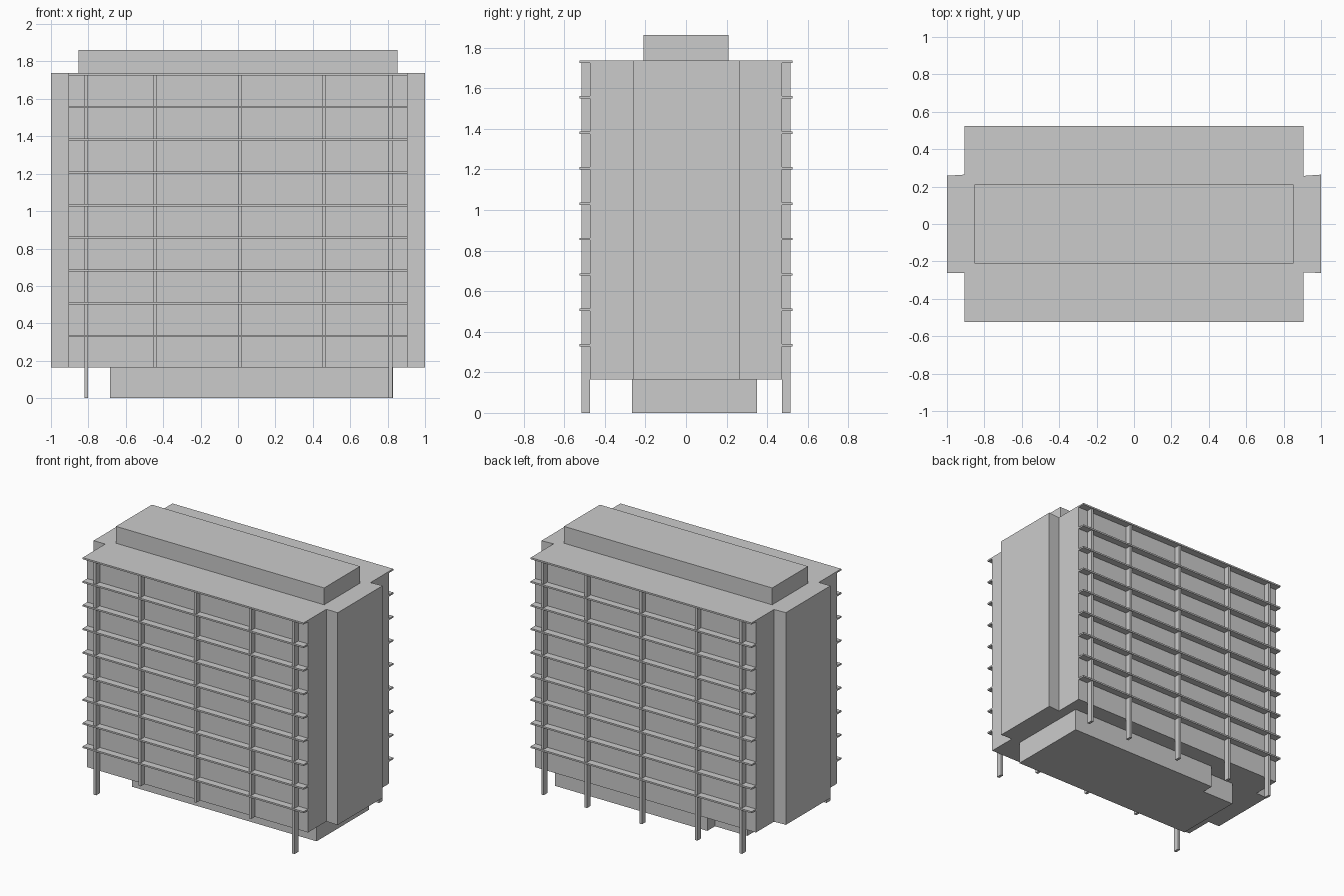
import bpy, bmesh

if "Cube" in bpy.data.objects:
    bpy.data.objects.remove(bpy.data.objects["Cube"])


def prism(name, outline, z0, z1):
    """Extrude a plan outline from z0 up to z1."""
    bm = bmesh.new()
    face = bm.faces.new([bm.verts.new((x, y, z0)) for x, y in outline])
    ext = bmesh.ops.extrude_face_region(bm, geom=[face])
    for v in ext["geom"]:
        if isinstance(v, bmesh.types.BMVert):
            v.co.z = z1
    bmesh.ops.recalc_face_normals(bm, faces=bm.faces)
    mesh = bpy.data.meshes.new(name)
    bm.to_mesh(mesh)
    bm.free()
    ob = bpy.data.objects.new(name, mesh)
    bpy.context.collection.objects.link(ob)
    return ob


def box(name, x0, x1, y0, y1, z0, z1):
    return prism(name, [(x0, y0), (x1, y0), (x1, y1), (x0, y1)], z0, z1)


FLOOR, ROOF = 0.165, 1.737
WALL, EDGE, POST = 0.473, 0.525, 0.516
HALF = 0.905

# Main block with a projecting stair bay at each end
prism("main_block", [
    (-HALF, -WALL), (HALF, -WALL), (HALF, -0.258), (1, -0.262),
    (1, 0.264), (HALF, 0.257), (HALF, WALL), (-HALF, WALL),
    (-HALF, 0.264), (-1, 0.258), (-1, -0.262), (-HALF, -0.262)],
    FLOOR, ROOF)

# Recessed ground floor with a stepped back corner
prism("ground_floor", [
    (-0.685, -0.265), (0.83, -0.265), (0.83, 0.35),
    (-0.42, 0.35), (-0.42, 0.26), (-0.685, 0.26)], 0, FLOOR)

# Rooftop plant room
box("roof_plant_room", -0.853, 0.853, -0.21, 0.21, ROOF, 1.862)

# Balcony slabs and posts on both long sides
for side, s in (("front", -1), ("back", 1)):
    for i in range(9):
        top = ROOF - 0.1748 * (8 - i)
        y0, y1 = sorted((s * WALL, s * EDGE))
        box(f"{side}_slab_{i + 1}", -HALF, HALF, y0, y1, top - 0.012, top)
    for i, x in enumerate((-0.811, -0.445, 0.01, 0.46, 0.815)):
        # Middle front posts stop at the first floor
        z0 = FLOOR if s < 0 and 0 < i < 4 else 0
        y0, y1 = sorted((s * WALL, s * POST))
        box(f"{side}_post_{i + 1}", x - 0.01, x + 0.01, y0, y1, z0, ROOF - 0.012)
